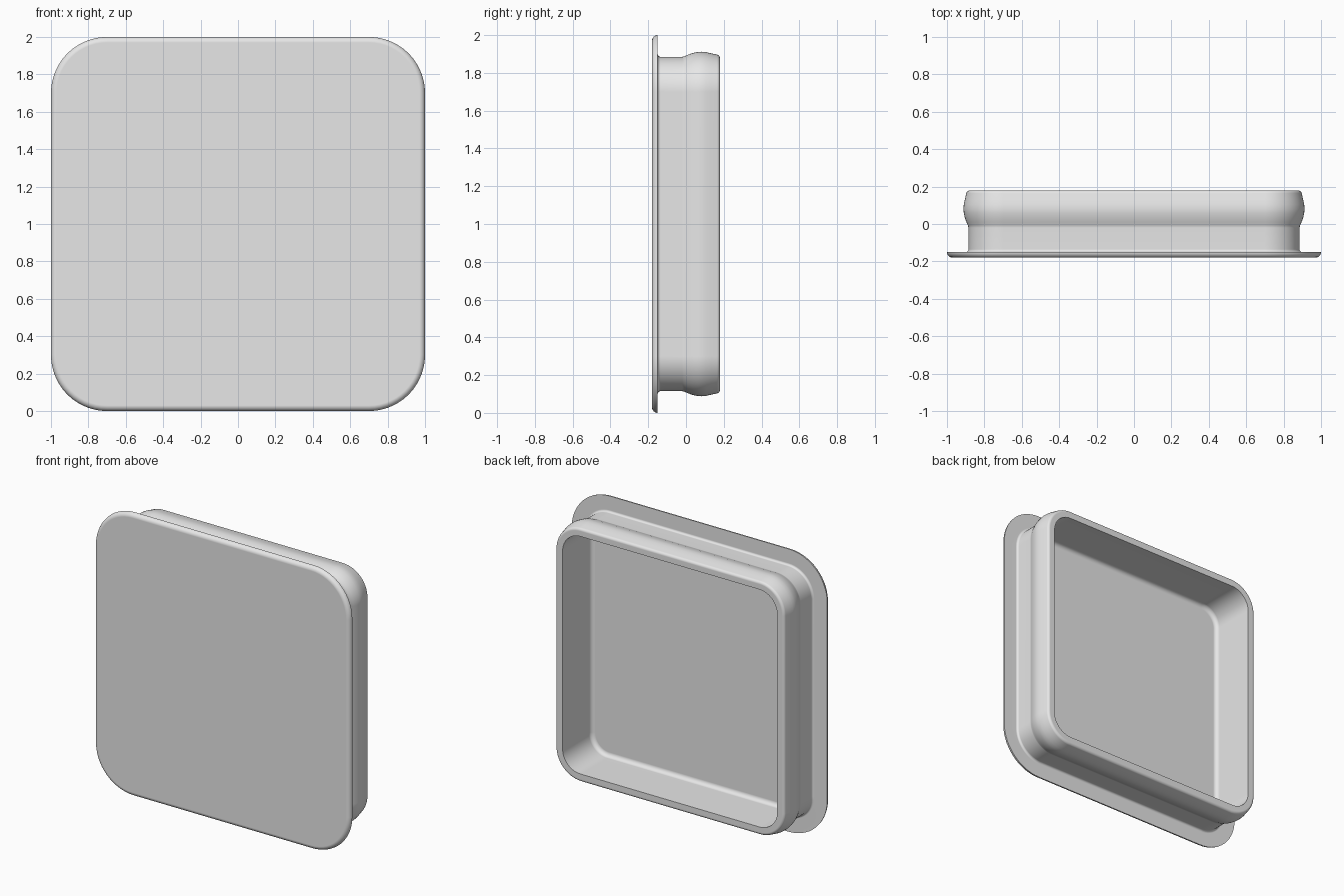
import bpy, bmesh
from math import cos, sin, pi, radians

cube = bpy.data.objects.get("Cube")
if cube:
    bpy.data.objects.remove(cube, do_unlink=True)

# One plain grey material
grey = bpy.data.materials.new("plain_grey")
grey.use_nodes = True
colour = (0.8, 0.8, 0.8, 1)
grey.diffuse_color = colour
grey.node_tree.nodes["Principled BSDF"].inputs["Base Color"].default_value = colour

CORNER = 0.70     # centre of every rounded corner
STEPS = 14        # segments per corner


def arc(cx, cy, r, start, end, n=6):
    """Fillet points as (half width, depth)."""
    angles = [radians(start + (end - start) * i / n) for i in range(n + 1)]
    return [(cx + r * cos(a), cy + r * sin(a)) for a in angles]


# Section from the front face, round the flange and lip, to the inner floor
section = (
    arc(0.97, -0.15, 0.03, -90, 0)                 # rounded flange edge
    + arc(0.90, -0.135, 0.015, -90, -180)          # fillet behind flange
    + [(0.885, -0.02)]                             # straight neck
    + [(0.888, -0.008), (0.896, 0.01), (0.905, 0.035), (0.910, 0.06),
       (0.912, 0.08), (0.910, 0.105), (0.904, 0.132)]  # swollen lip
    + arc(0.877, 0.16, 0.02, 15, 90)               # rounded lip edge
    + [(0.84, 0.18)]                               # flat rim
    + arc(0.81, -0.115, 0.03, 0, -90)              # inner wall and floor fillet
)


def ring(bm, half, depth):
    """Rounded square loop standing upright at the given depth."""
    r = half - CORNER
    verts = []
    for q, (sx, sz) in enumerate([(1, 1), (-1, 1), (-1, -1), (1, -1)]):
        for i in range(STEPS + 1):
            a = (q + i / STEPS) * pi / 2
            verts.append(bm.verts.new((sx * CORNER + r * cos(a), depth,
                                       1 + sz * CORNER + r * sin(a))))
    return verts


# Loft the section round the square and close front and floor
bm = bmesh.new()
rings = [ring(bm, h, d) for h, d in section]
for a, b in zip(rings, rings[1:]):
    for i in range(len(a)):
        j = (i + 1) % len(a)
        bm.faces.new((a[i], a[j], b[j], b[i]))
bm.faces.new(rings[0])
bm.faces.new(rings[-1])
bmesh.ops.recalc_face_normals(bm, faces=bm.faces)

mesh = bpy.data.meshes.new("square_cap")
bm.to_mesh(mesh)
bm.free()
mesh.materials.append(grey)
cap = bpy.data.objects.new("square_cap", mesh)
bpy.context.collection.objects.link(cap)

# Smooth shading with crisp flange and rim edges
bpy.ops.object.select_all(action="DESELECT")
cap.select_set(True)
bpy.context.view_layer.objects.active = cap
bpy.ops.object.shade_smooth_by_angle(angle=radians(35))
weighted = cap.modifiers.new("weighted_normals", "WEIGHTED_NORMAL")
weighted.keep_sharp = True
